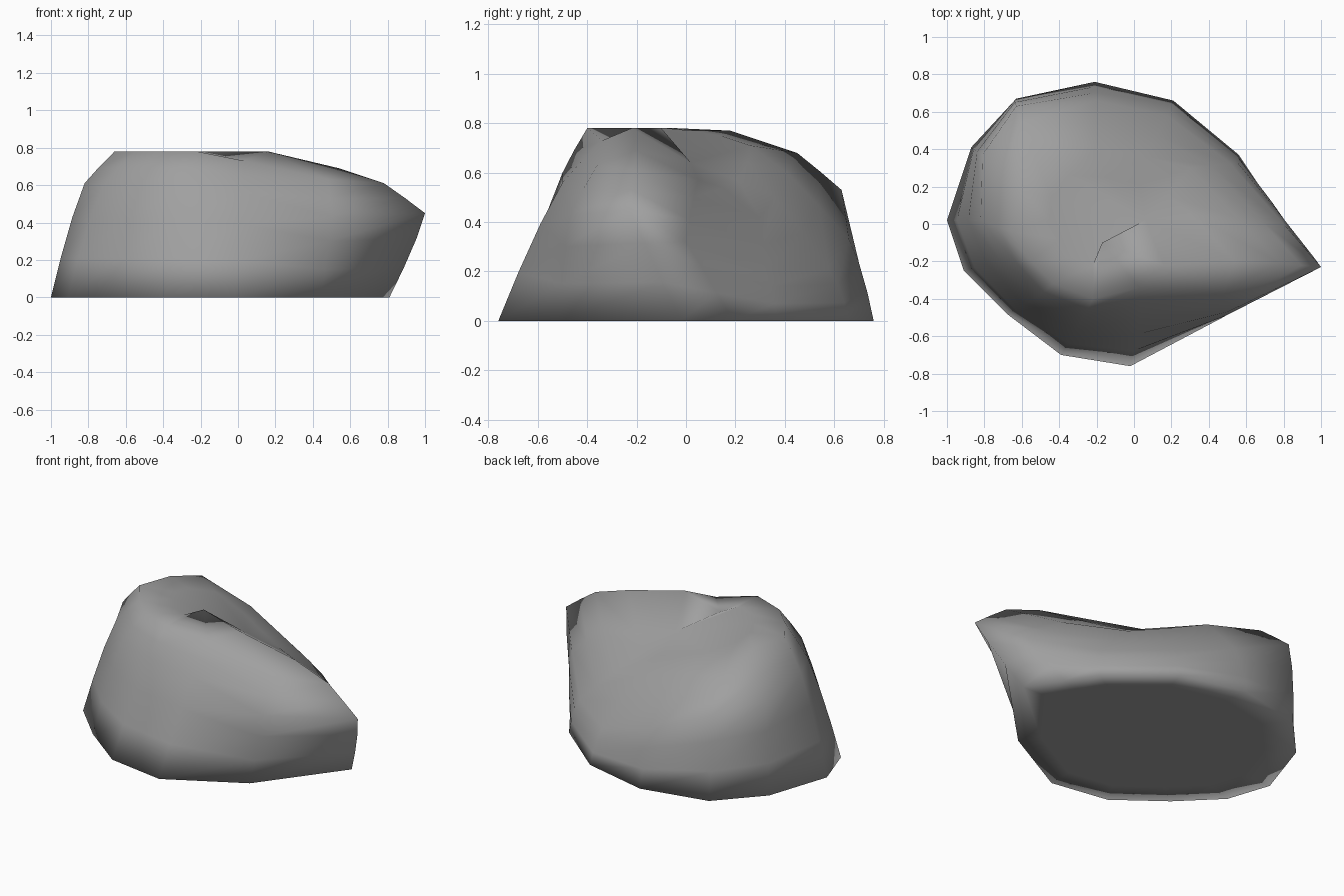
import bpy
import bmesh
from mathutils import Vector

cube = bpy.data.objects.get("Cube")
if cube:
    bpy.data.objects.remove(cube, do_unlink=True)

# Contours of the boulder, anticlockwise from the pointed corner
foot_outline = [
    (.81, -.02), (.68, .19), (.56, .37), (.21, .66), (-.21, .76),
    (-.63, .67), (-.87, .41), (-1, .02), (-.91, -.25), (-.68, -.48),
    (-.39, -.7), (-.02, -.76), (.44, -.51),
]
shoulder_outline = [
    (1, -.23, .45), (.8, 0, .32), (.52, .32, .2), (.18, .58, .21),
    (-.2, .66, .33), (-.63, .63, .53), (-.81, .37, .56), (-.82, .02, .61),
    (-.72, -.19, .6), (-.53, -.4, .6), (-.27, -.5, .6), (.03, -.5, .56),
    (.5, -.47, .43),
]
crown_outline = [
    (.78, -.21, .61), (.56, .03, .5), (.3, .3, .42), (.06, .36, .5),
    (-.2, .41, .6), (-.57, .45, .68), (-.6, .18, .77), (-.66, -.04, .78),
    (-.55, -.2, .78), (-.43, -.32, .78), (-.22, -.4, .78), (.03, -.34, .73),
    (.48, -.36, .63),
]
# Rim of the hollow, with the ridge that runs out to the pointed corner
hollow_outline = [
    (.54, -.2, .69), (.31, .05, .57), (.18, .15, .54), (.03, .21, .57),
    (-.15, .25, .64), (-.34, .26, .71), (-.44, .14, .75), (-.45, .02, .77),
    (-.4, -.08, .78), (-.33, -.18, .78), (-.22, -.22, .78),
    (-.17, -.1, .78), (.16, -.22, .78),
]
hollow_centre = Vector((.06, .02, .64))


def blend(ring_a, ring_b, amount, bulge=0):
    """Ring between two others, pushed outwards by the bulge."""
    ring = []
    for a, b in zip(ring_a, ring_b):
        point = a.lerp(b, amount)
        point += Vector((point.x, point.y, 0)).normalized() * bulge
        ring.append(point)
    return ring


def add_ring(mesh, points):
    return [mesh.verts.new(point) for point in points]


def bridge(mesh, lower, upper):
    """Band of quads joining two closed rings."""
    count = len(lower)
    for i in range(count):
        j = (i + 1) % count
        mesh.faces.new((lower[i], lower[j], upper[j], upper[i]))


# Stack the contours from the flat underside up to the hollow top
foot = [Vector((x, y, 0)) for x, y in foot_outline]
shoulder = [Vector(point) for point in shoulder_outline]
crown = [Vector(point) for point in crown_outline]
hollow = [Vector(point) for point in hollow_outline]

contours = [
    [point * .8 for point in foot],
    foot,
    blend(foot, shoulder, .35, .01),
    blend(foot, shoulder, .7, .012),
    shoulder,
    blend(shoulder, crown, .5, .004),
    crown,
    hollow,
]

bm = bmesh.new()
rings = [add_ring(bm, points) for points in contours]
for lower, upper in zip(rings, rings[1:]):
    bridge(bm, lower, upper)

# Close the underside and the top
bm.faces.new(list(reversed(rings[0])))
centre = bm.verts.new(hollow_centre)
last = rings[-1]
for i, vert in enumerate(last):
    bm.faces.new((vert, last[(i + 1) % len(last)], centre))
for face in bm.faces:
    face.smooth = True
bmesh.ops.recalc_face_normals(bm, faces=bm.faces)

mesh = bpy.data.meshes.new("boulder")
bm.to_mesh(mesh)
bm.free()
boulder = bpy.data.objects.new("boulder", mesh)
bpy.context.collection.objects.link(boulder)

# Plain grey stone
stone = bpy.data.materials.new("grey_stone")
stone.use_nodes = True
grey = (.35, .35, .35, 1)
stone.diffuse_color = grey
stone.node_tree.nodes["Principled BSDF"].inputs["Base Color"].default_value = grey
mesh.materials.append(stone)
